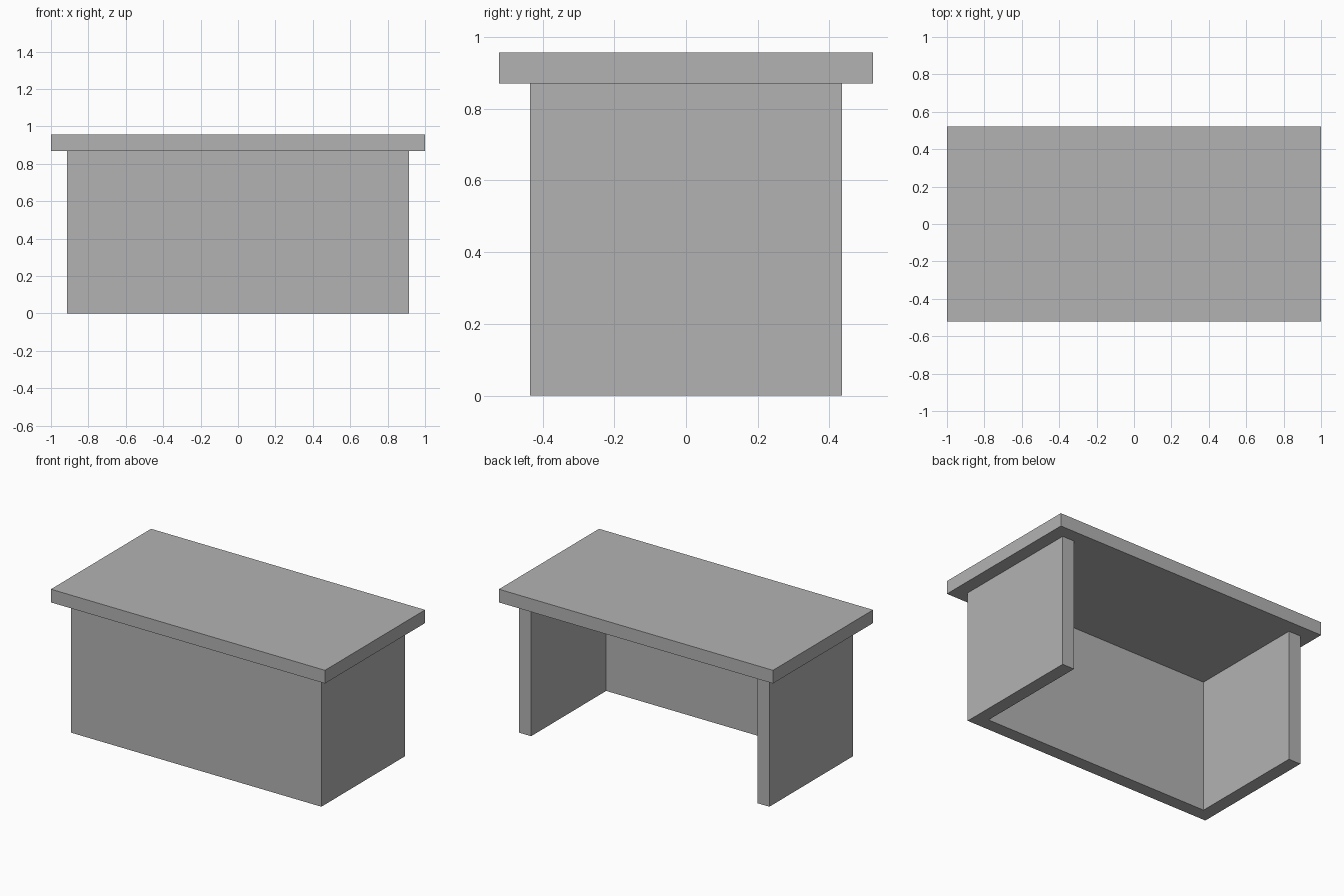
import bpy
import bmesh

# Remove the default cube
cube = bpy.data.objects.get("Cube")
if cube:
    bpy.data.objects.remove(cube, do_unlink=True)

U = 2 / 23            # board thickness, the module for every size
HALF_W, HALF_D = 10.5 * U, 5 * U
BODY_H = 10 * U

grey = bpy.data.materials.new("plain grey")
grey.use_nodes = True
COLOUR = (0.45, 0.45, 0.45, 1)
grey.diffuse_color = COLOUR
grey.node_tree.nodes["Principled BSDF"].inputs["Base Color"].default_value = COLOUR


def extruded(name, outline, bottom, height):
    """Solid made by raising a flat outline."""
    bm = bmesh.new()
    face = bm.faces.new([bm.verts.new((x, y, bottom)) for x, y in outline])
    raised = bmesh.ops.extrude_face_region(bm, geom=[face])["geom"]
    verts = [v for v in raised if isinstance(v, bmesh.types.BMVert)]
    bmesh.ops.translate(bm, verts=verts, vec=(0, 0, height))
    bmesh.ops.recalc_face_normals(bm, faces=bm.faces)
    mesh = bpy.data.meshes.new(name)
    bm.to_mesh(mesh)
    bm.free()
    mesh.materials.append(grey)
    obj = bpy.data.objects.new(name, mesh)
    bpy.context.collection.objects.link(obj)
    return obj


# Front panel and two side panels as one U-shaped body, open at the back
right_half = [(-HALF_W + U, -HALF_D + U), (-HALF_W + U, HALF_D),
              (-HALF_W, HALF_D), (-HALF_W, -HALF_D)]
left_half = [(-x, y) for x, y in reversed(right_half)]
extruded("desk_body", right_half + left_half, 0, BODY_H)

# Overhanging top
TOP_W, TOP_D = HALF_W + U, HALF_D + U
extruded("desk_top",
         [(-TOP_W, -TOP_D), (TOP_W, -TOP_D), (TOP_W, TOP_D), (-TOP_W, TOP_D)],
         BODY_H, U)
